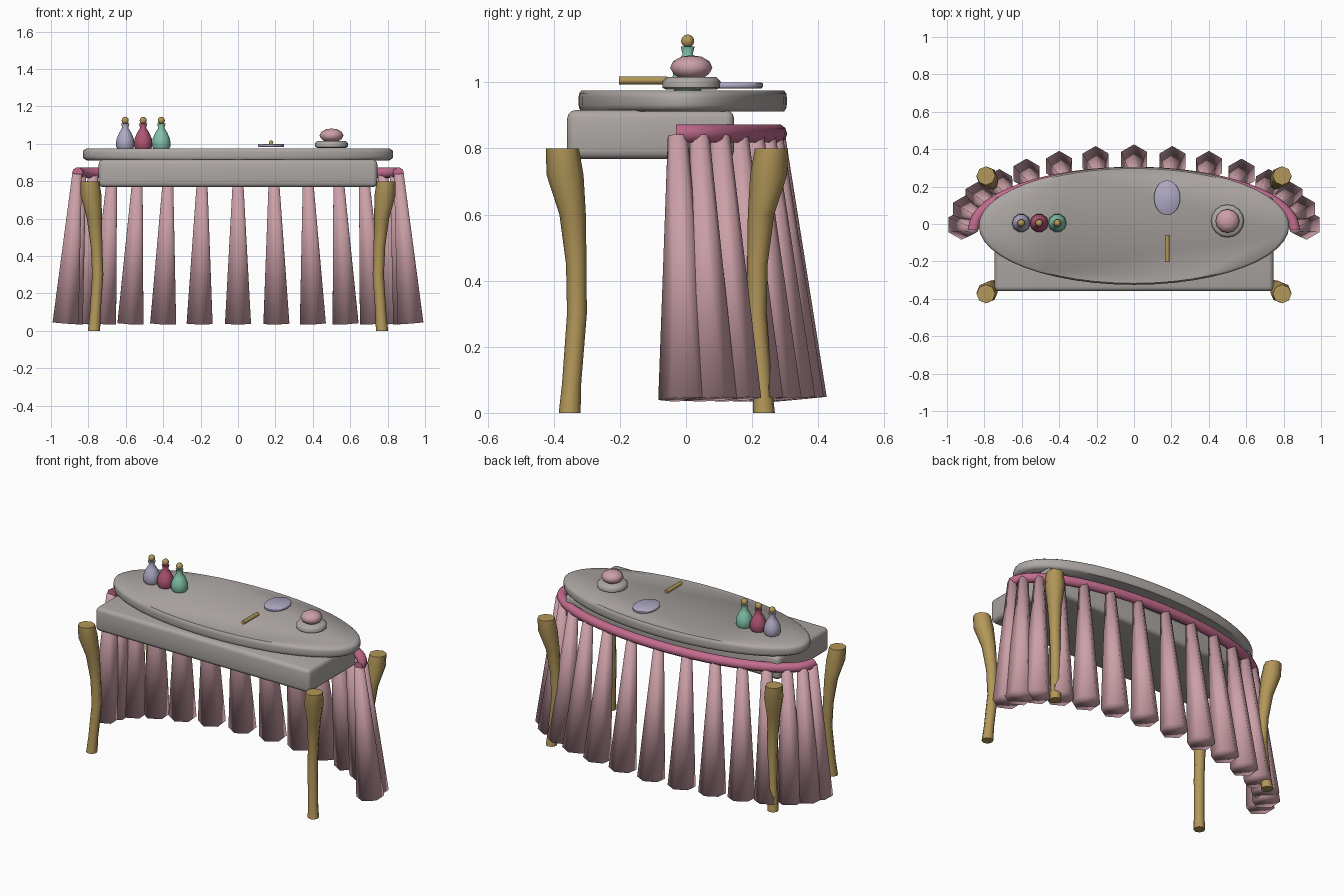
import bpy, bmesh, math
from mathutils import Vector, Matrix

if "Cube" in bpy.data.objects:
    bpy.data.objects.remove(bpy.data.objects["Cube"])


def mat(name, r, g, b):
    m = bpy.data.materials.new(name)
    m.diffuse_color = (r, g, b, 1)
    m.use_nodes = True
    m.node_tree.nodes["Principled BSDF"].inputs["Base Color"].default_value = m.diffuse_color
    return m


GREY = mat("warm_grey", 0.42, 0.39, 0.37)
CURTAIN = mat("dusty_pink", 0.60, 0.35, 0.39)
ROSE = mat("rose", 0.55, 0.15, 0.27)
GOLD = mat("antique_gold", 0.45, 0.31, 0.10)
LAVENDER = mat("lavender", 0.43, 0.40, 0.55)
MINT = mat("mint", 0.22, 0.54, 0.40)
BERRY = mat("berry", 0.42, 0.09, 0.17)


def finish(name, bm, material, angle=None):
    """Turn a bmesh into a smooth object; angle keeps sharper edges hard."""
    bmesh.ops.recalc_face_normals(bm, faces=bm.faces)
    me = bpy.data.meshes.new(name)
    bm.to_mesh(me)
    bm.free()
    me.materials.append(material)
    ob = bpy.data.objects.new(name, me)
    bpy.context.collection.objects.link(ob)
    bpy.ops.object.select_all(action='DESELECT')
    ob.select_set(True)
    bpy.context.view_layer.objects.active = ob
    if angle is None:
        bpy.ops.object.shade_smooth()
    else:
        bpy.ops.object.shade_smooth_by_angle(angle=math.radians(angle))
    return ob


def loft(name, rings, sides, material, angle=None, normals=None, scale=(1, 1)):
    """Skin round rings given as (x, y, z, radius); flat rings unless normals are given."""
    bm = bmesh.new()
    loops = []
    for i, (x, y, z, r) in enumerate(rings):
        loop = []
        for k in range(sides):
            a = 2 * math.pi * k / sides
            u, v = r * math.cos(a), r * math.sin(a)
            if normals:
                off = normals[i] * u + Vector((0, 0, v))
            else:
                off = Vector((u * scale[0], v * scale[1], 0))
            loop.append(bm.verts.new(Vector((x, y, z)) + off))
        loops.append(loop)
    for a, b in zip(loops, loops[1:]):
        for k in range(sides):
            j = (k + 1) % sides
            bm.faces.new((a[k], a[j], b[j], b[k]))
    bm.faces.new(loops[0])
    bm.faces.new(loops[-1])
    return finish(name, bm, material, angle)


def lathe(name, x, y, profile, sides, material, angle=None, scale=(1, 1)):
    return loft(name, [(x, y, z, r) for r, z in profile], sides, material, angle, None, scale)


# Oval tabletop with eased edges
lathe("tabletop", 0, -0.01,
      [(0.975, 0.912), (0.995, 0.922), (1, 0.932), (1, 0.955), (0.995, 0.966), (0.975, 0.975)],
      48, GREY, 50, (0.83, 0.315))

# Rounded drawer box under the top
bm = bmesh.new()
bmesh.ops.create_cube(bm, size=1, matrix=Matrix.Translation((0, -0.107, 0.842))
                      @ Matrix.Diagonal((1.49, 0.505, 0.148, 1)))
bmesh.ops.bevel(bm, geom=bm.edges[:], offset=0.025, segments=3, profile=0.5, affect='EDGES')
finish("drawer_box", bm, GREY, 50)

# Four curved legs: outward offset x, y, height, radius
LEG = [(0.770, 0.294, 0.0, 0.033), (0.764, 0.288, 0.09, 0.029), (0.750, 0.272, 0.30, 0.030),
       (0.756, 0.274, 0.45, 0.031), (0.768, 0.285, 0.60, 0.040), (0.785, 0.308, 0.72, 0.056),
       (0.792, 0.316, 0.80, 0.050)]
for sx, side in ((-1, "left"), (1, "right")):
    for sy, end in ((-1, "front"), (1, "back")):
        loft(f"{end}_{side}_leg", [(sx * x, -0.058 + sy * y, z, r) for x, y, z, r in LEG],
             8, GOLD, 60)

# Curtain rail: half-oval tube around the back
rings, normals = [], []
for i in range(33):
    t = math.pi * i / 32
    rings.append((-0.858 * math.cos(t), -0.03 + 0.307 * math.sin(t), 0.845, 0.029))
    normals.append(Vector((-math.cos(t) / 0.858, math.sin(t) / 0.307, 0)).normalized())
loft("curtain_rail", rings, 10, ROSE, 50, normals)

# Curtain: fifteen tapered six-sided folds that flare outward
for i in range(15):
    t = math.pi * (i / 14 - 0.5)
    s, c = math.sin(t), math.cos(t)
    top = Vector((0.86 * s, -0.025 + 0.295 * c, 0.84))
    foot = Vector((0.922 * s, 0.35 * c - 0.004, 0.041))
    axis = top - foot
    turn = Vector((0, 0, 1)).rotation_difference(axis).to_matrix().to_4x4()
    bm = bmesh.new()
    bmesh.ops.create_cone(bm, cap_ends=True, segments=6, radius1=0.08, radius2=0.03,
                          depth=axis.length,
                          matrix=Matrix.Translation((top + foot) / 2) @ turn)
    finish(f"curtain_fold_{i + 1}", bm, CURTAIN)

# Perfume bottles with ball stoppers
BOTTLE = [(0.042, 0.974), (0.050, 0.988), (0.047, 1.025), (0.032, 1.06), (0.016, 1.085),
          (0.022, 1.108)]
for n, (x, m) in enumerate(((-0.603, LAVENDER), (-0.507, BERRY), (-0.41, MINT)), 1):
    lathe(f"bottle_{n}", x, 0.005, BOTTLE, 10, m, 60)
    bm = bmesh.new()
    bmesh.ops.create_uvsphere(bm, u_segments=10, v_segments=6, radius=0.02,
                              matrix=Matrix.Translation((x, 0.005, 1.125)))
    finish(f"stopper_{n}", bm, GOLD)

# Hand mirror and its handle
lathe("mirror_disc", 0.177, 0.14, [(0.94, 0.982), (1, 0.986), (1, 0.996), (0.94, 1.0)],
      24, LAVENDER, 50, (0.07, 0.093))
bm = bmesh.new()
bmesh.ops.create_cone(bm, cap_ends=True, segments=8, radius1=0.0125, radius2=0.0125, depth=0.145,
                      matrix=Matrix.Translation((0.177, -0.13, 1.006))
                      @ Matrix.Rotation(math.pi / 2, 4, 'X'))
finish("mirror_handle", bm, GOLD, 50)

# Powder dish with a puff on top
lathe("powder_dish", 0.5, 0.016,
      [(0.075, 0.978), (0.087, 0.984), (0.088, 1.004), (0.075, 1.016)], 16, GREY, 50)
lathe("powder_puff", 0.5, 0.016,
      [(0.035, 1.012), (0.054, 1.026), (0.064, 1.044), (0.055, 1.064), (0.03, 1.078), (0.008, 1.081)],
      12, CURTAIN, 60)
